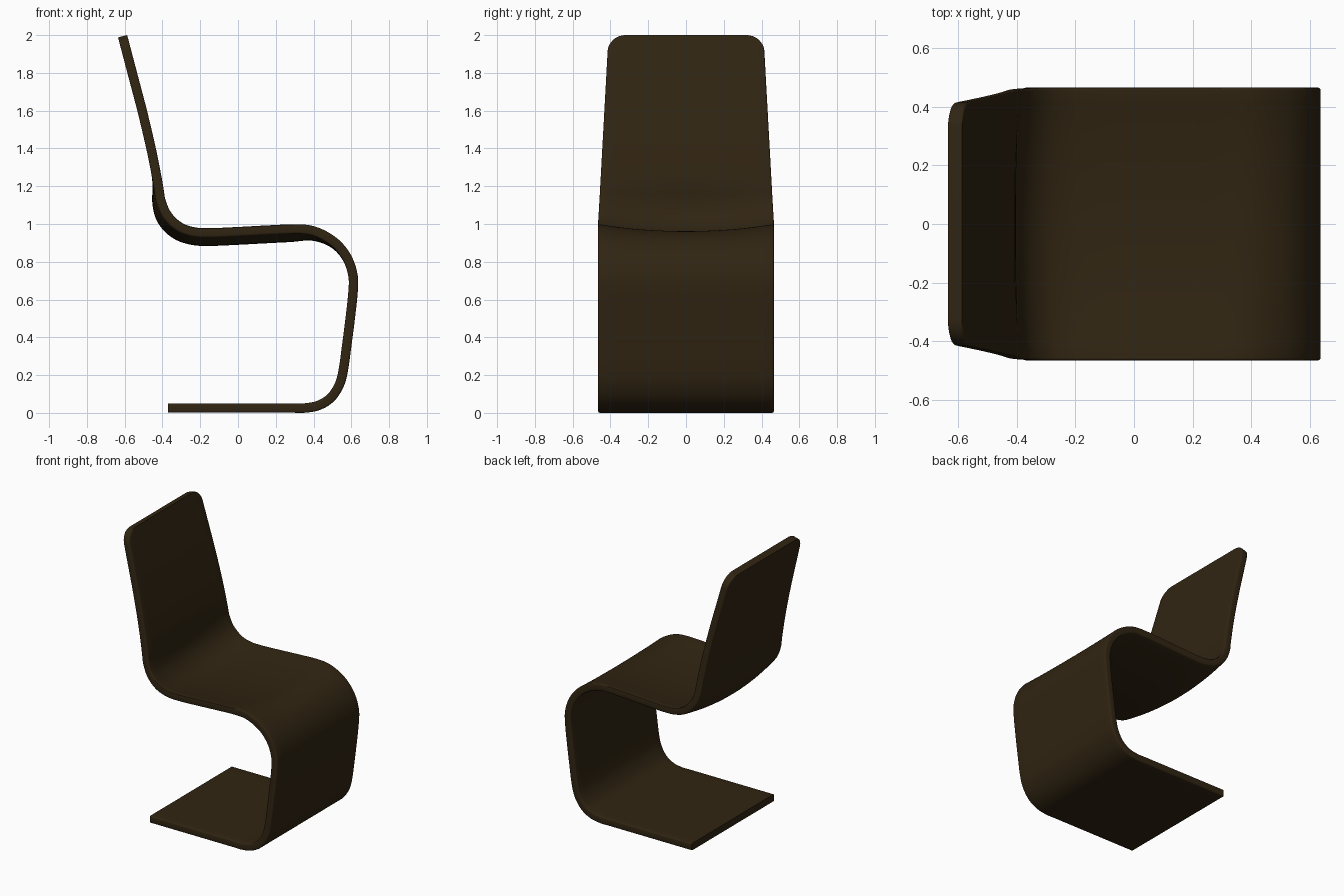
import bpy, bmesh, math
from mathutils import Vector

if "Cube" in bpy.data.objects:
    bpy.data.objects.remove(bpy.data.objects["Cube"])

# Centre line of the bent sheet (x, z), from the top of the back to the floor tip
PATH = [(-0.611, 1.994), (-0.560, 1.80), (-0.505, 1.59), (-0.456, 1.38), (-0.421, 1.20),
        (-0.406, 1.12), (-0.370, 1.043), (-0.307, 0.985), (-0.23, 0.959), (-0.14, 0.955),
        (0.0, 0.961), (0.15, 0.969), (0.29, 0.975), (0.38, 0.969), (0.46, 0.938),
        (0.53, 0.886), (0.582, 0.812), (0.609, 0.725), (0.609, 0.64), (0.594, 0.50),
        (0.576, 0.36), (0.558, 0.23), (0.537, 0.15), (0.493, 0.082), (0.43, 0.041),
        (0.355, 0.026), (0.28, 0.026), (0.1, 0.026), (-0.13, 0.026), (-0.37, 0.026)]
HALF_T, HALF_W, CORNER, BEV, DISH = 0.025, 0.465, 0.085, 0.009, 0.046


def spline(pts, n):
    """Smooth curve through the points."""
    p = [Vector(q) for q in pts]
    p = [2 * p[0] - p[1]] + p + [2 * p[-1] - p[-2]]
    out = []
    for i in range(1, len(p) - 2):
        a, b, c, d = p[i - 1:i + 3]
        for k in range(n):
            t = k / n
            out.append(0.5 * (2 * b + (c - a) * t + (2 * a - 5 * b + 4 * c - d) * t * t
                              + (3 * b - a - 3 * c + d) * t ** 3))
    return out + [p[-2]]


def smooth(a, b, v):
    t = max(0, min(1, (v - a) / (b - a)))
    return t * t * (3 - 2 * t)


dense = spline(PATH, 6)
# Extra sections close to the top end for the rounded corners
direction = (dense[6] - dense[0]).normalized()
corner = [dense[0] + direction * CORNER * (1 - math.cos(math.radians(a))) for a in range(0, 91, 9)]
line = corner + [p for p in dense[1:] if (p - dense[0]).length > CORNER + 0.01]

bm = bmesh.new()
rings = []
N = 20
for i, p in enumerate(line):
    tan = (line[min(i + 1, len(line) - 1)] - line[max(i - 1, 0)]).normalized()
    nrm = Vector((-tan.y, tan.x))          # points to the sitting side
    back = p.x < -0.2 and p.y > 0.9
    w = HALF_W - (0.055 * max(0, p.y - 1.0) if back else 0)
    d = (p - line[0]).length
    if d < CORNER:
        w -= CORNER - math.sqrt(max(0, CORNER ** 2 - (CORNER - d) ** 2))
    # Seat hollow fades out up the back and over the front bend
    if p.y < 0.7:
        dish = 0
    elif back:
        dish = 1 - smooth(0.98, 1.27, p.y)
    else:
        dish = 1 - smooth(0.25, 0.61, p.x)
    # Cross-section: a flat strip with softened long edges
    inner = w - BEV
    sec = [(-inner + 2 * inner * k / N, HALF_T) for k in range(N + 1)]
    arc = [(inner + BEV * math.sin(a), HALF_T - BEV + BEV * math.cos(a))
           for a in (math.pi / 6, math.pi / 3, math.pi / 2)]
    right = arc + [(y, -t) for y, t in reversed(arc)]
    sec += right + [(-y, -t) for y, t in sec] + [(-y, -t) for y, t in right]
    ring = []
    for y, t in sec:
        q = p + nrm * (t - DISH * dish * (1 - (y / HALF_W) ** 2))
        ring.append(bm.verts.new((q.x, y, q.y)))
    rings.append(ring)

for a, b in zip(rings, rings[1:]):
    for k in range(len(a)):
        j = (k + 1) % len(a)
        bm.faces.new((a[k], a[j], b[j], b[k]))
bm.faces.new(rings[0])
bm.faces.new(list(reversed(rings[-1])))
bmesh.ops.recalc_face_normals(bm, faces=bm.faces)

me = bpy.data.meshes.new("cantilever_chair")
bm.to_mesh(me)
bm.free()
chair = bpy.data.objects.new("cantilever_chair", me)
bpy.context.collection.objects.link(chair)

wood = bpy.data.materials.new("dark brown wood")
wood.diffuse_color = (0.030, 0.018, 0.006, 1)
wood.use_nodes = True
wood.node_tree.nodes["Principled BSDF"].inputs["Base Color"].default_value = wood.diffuse_color
me.materials.append(wood)

bpy.context.view_layer.objects.active = chair
chair.select_set(True)
bpy.ops.object.shade_smooth_by_angle(angle=math.radians(35))
